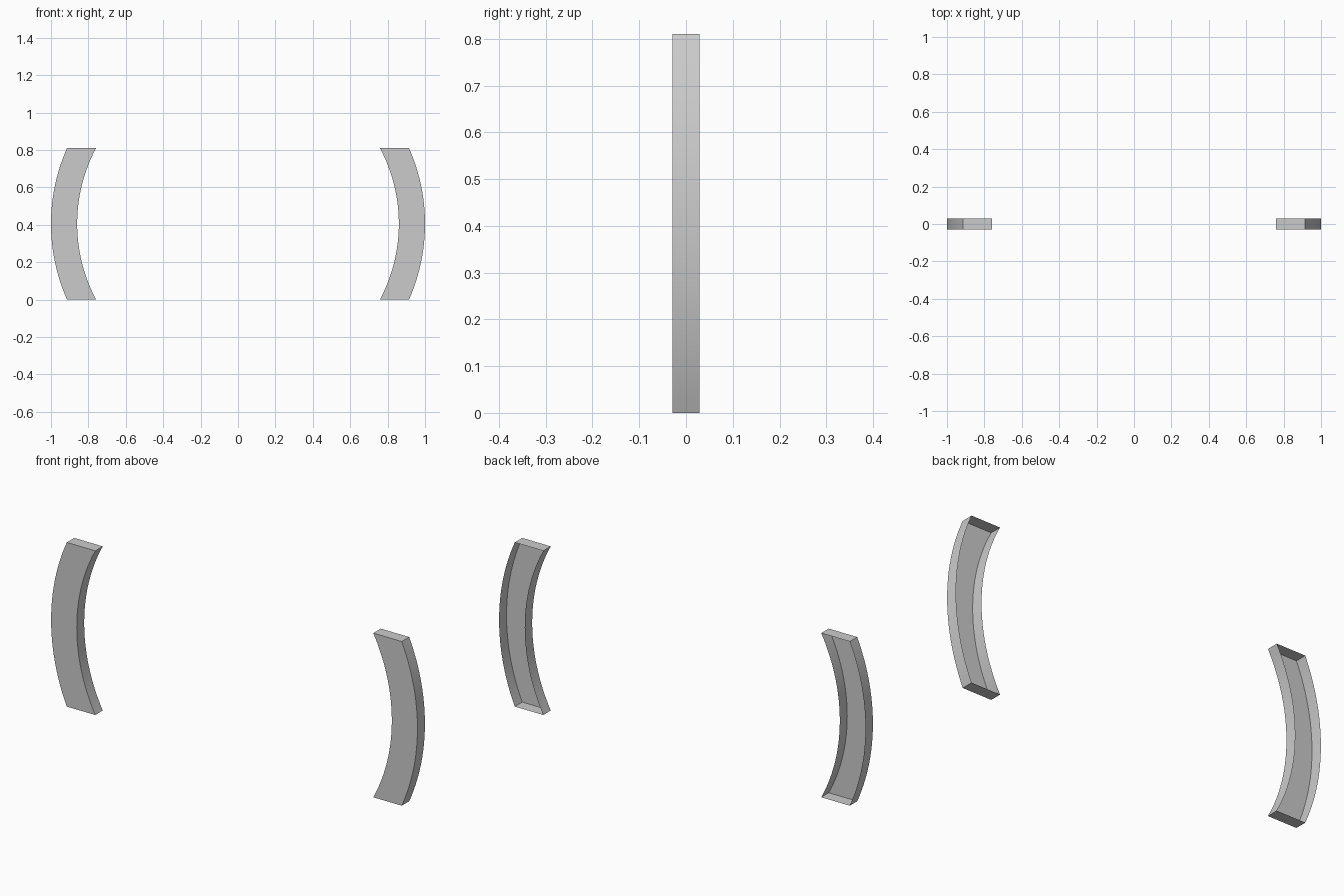
import bpy, bmesh, math

if "Cube" in bpy.data.objects:
    bpy.data.objects.remove(bpy.data.objects["Cube"])

R_OUT, R_IN = 1.0, 0.86      # concentric arc radii
HALF_H, HALF_D = 0.405, 0.029
SEGS = 24


def arc_bracket(name, side):
    """Thin shell: curved front plate with four rim walls, open at the back."""
    bm = bmesh.new()

    def column(radius, y):
        limit = math.asin(HALF_H / radius)
        verts = []
        for i in range(SEGS + 1):
            a = -limit + 2 * limit * i / SEGS
            verts.append(bm.verts.new((side * radius * math.cos(a), y,
                                       HALF_H + radius * math.sin(a))))
        return verts

    of, ob = column(R_OUT, -HALF_D), column(R_OUT, HALF_D)
    inf, inb = column(R_IN, -HALF_D), column(R_IN, HALF_D)

    def face(*v):
        bm.faces.new(v if side > 0 else v[::-1])

    for i in range(SEGS):
        j = i + 1
        face(inf[i], of[i], of[j], inf[j])    # front plate
        face(of[i], ob[i], ob[j], of[j])      # outer rim
        face(inb[i], inf[i], inf[j], inb[j])  # inner rim
    face(inb[0], ob[0], of[0], inf[0])        # bottom end
    face(inf[-1], of[-1], ob[-1], inb[-1])    # top end

    mesh = bpy.data.meshes.new(name)
    bm.to_mesh(mesh)
    bm.free()
    obj = bpy.data.objects.new(name, mesh)
    bpy.context.collection.objects.link(obj)

    # smooth curves, sharp corners
    bpy.ops.object.select_all(action='DESELECT')
    obj.select_set(True)
    bpy.context.view_layer.objects.active = obj
    bpy.ops.object.shade_smooth_by_angle(angle=math.radians(30))


arc_bracket("left_arc_bracket", -1)
arc_bracket("right_arc_bracket", 1)
